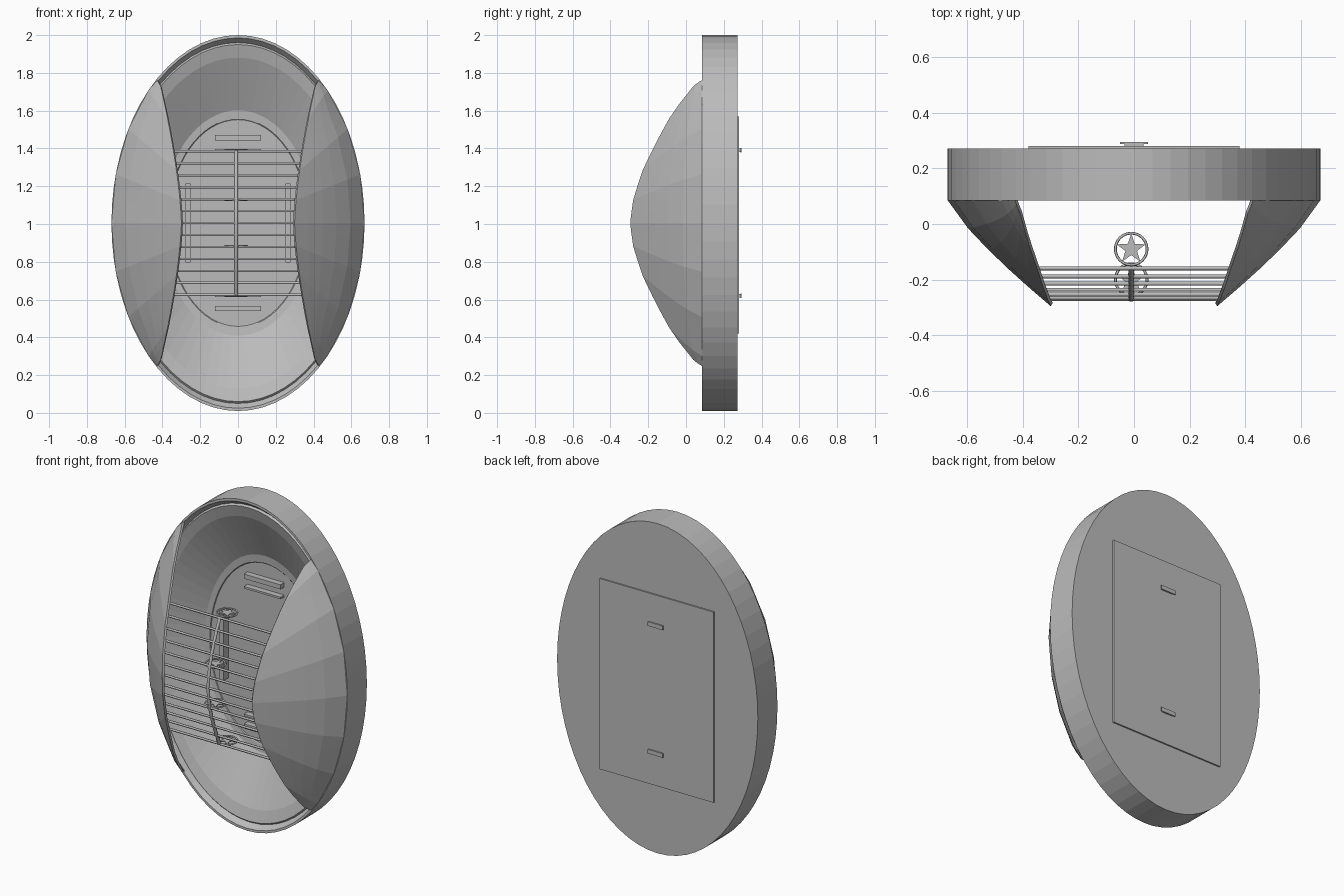
import bpy, bmesh, math
from mathutils import Vector

cube = bpy.data.objects.get("Cube")
if cube:
    bpy.data.objects.remove(cube, do_unlink=True)

grey = bpy.data.materials.new("plain grey")
grey.use_nodes = True
grey.diffuse_color = (0.5, 0.5, 0.5, 1)
grey.node_tree.nodes["Principled BSDF"].inputs["Base Color"].default_value = (0.5, 0.5, 0.5, 1)

CZ, RX, RZ = 1.005, 0.67, 0.995   # ellipse centre height and radii
FRONT, BACK = 0.085, 0.272        # front and back of the rim


def finish(name, bm, recalc=True):
    if recalc:
        bmesh.ops.recalc_face_normals(bm, faces=bm.faces)
    mesh = bpy.data.meshes.new(name)
    bm.to_mesh(mesh)
    bm.free()
    mesh.materials.append(grey)
    ob = bpy.data.objects.new(name, mesh)
    bpy.context.collection.objects.link(ob)
    return ob


def box(name, centre, size):
    bm = bmesh.new()
    bmesh.ops.create_cube(bm, size=1)
    for v in bm.verts:
        v.co = Vector(c + a * s for c, a, s in zip(centre, v.co, size))
    return finish(name, bm)


def tube(name, points, radius, cyclic=False):
    curve = bpy.data.curves.new(name, "CURVE")
    curve.dimensions = "3D"
    curve.bevel_depth = radius
    curve.bevel_resolution = 1
    curve.use_fill_caps = True
    spline = curve.splines.new("POLY")
    spline.points.add(len(points) - 1)
    for p, co in zip(spline.points, points):
        p.co = (*co, 1)
    spline.use_cyclic_u = cyclic
    curve.materials.append(grey)
    ob = bpy.data.objects.new(name, curve)
    bpy.context.collection.objects.link(ob)
    return ob


def elliptic_lathe(name, profile, sides=64):
    """Sweep (scale, y) pairs around the ellipse and cap both ends."""
    bm = bmesh.new()
    rings = []
    for s, y in profile:
        angles = [2 * math.pi * i / sides for i in range(sides)]
        rings.append([bm.verts.new((RX * s * math.cos(a), y, CZ + RZ * s * math.sin(a))) for a in angles])
    for a, b in zip(rings, rings[1:]):
        for i in range(sides):
            j = (i + 1) % sides
            bm.faces.new((a[i], a[j], b[j], b[i]))
    bm.faces.new(rings[0])
    bm.faces.new(rings[-1])
    return finish(name, bm)


# Rim, bowl and flat back in one closed body
elliptic_lathe("rim_and_bowl", [
    (1, BACK), (1, FRONT), (0.985, FRONT), (0.96, 0.115), (0.95, 0.105),
    (0.88, 0.125), (0.6, 0.258), (0.555, 0.262), (0.55, 0.266)])


# Side wings: dome-like shells cut by a curved front edge
def edge_x(dz):
    return 0.30 + 0.12 * (abs(dz) / 0.77) ** 1.5


def dome_y(s):
    return FRONT - 0.38 * max(0, (1 - s) / 0.552) ** 0.82


def rim_point(deg, step=15):
    """Point on the rim, in straight facets."""
    k = math.floor(deg / step)
    pts = [Vector((RX * math.cos(math.radians(d)), RZ * math.sin(math.radians(d))))
           for d in (k * step, (k + 1) * step)]
    return pts[0].lerp(pts[1], deg / step - k)


def wing(name, side):
    bm = bmesh.new()
    rows, columns = 5, 40
    grid = []
    for i in range(columns + 1):
        rim = rim_point(-50 + 100 * i / columns)
        s = 0.7
        for _ in range(30):
            s = 0.5 * s + 0.5 * min(1, edge_x(s * rim.y) / rim.x)
        col = []
        for r in range(rows + 1):
            t = 1 + (s - 1) * r / rows
            col.append(bm.verts.new((side * rim.x * t, dome_y(t), CZ + rim.y * t)))
        grid.append(col)
    for a, b in zip(grid, grid[1:]):
        for r in range(rows):
            quad = (a[r], b[r], b[r + 1], a[r + 1])
            bm.faces.new(quad if side > 0 else quad[::-1])
    ob = finish(name, bm, False)
    bm = bmesh.new()
    bm.from_mesh(ob.data)
    bm.normal_update()
    # make sure the shell faces outward before thickening it inward
    if sum(f.normal.x * side for f in bm.faces) < 0:
        bmesh.ops.reverse_faces(bm, faces=bm.faces)
    bm.to_mesh(ob.data)
    bm.free()
    solid = ob.modifiers.new("thickness", "SOLIDIFY")
    solid.thickness = 0.012
    solid.offset = -1


wing("left_wing", 1)
wing("right_wing", -1)


# Grille bars and the upright that joins them
def grille_y(dz):
    return dome_y(math.hypot(edge_x(dz) / RX, dz / RZ)) + 0.025


BARS = 13
upright = []
for i in range(BARS):
    dz = -0.38 + 0.76 * i / (BARS - 1)
    y = grille_y(dz)
    half = edge_x(dz) + 0.018
    tube(f"grille_bar_{i + 1}", [(-half, y, CZ + dz), (half, y, CZ + dz)], 0.007)
    upright.append((-0.01, y, CZ + dz))
tube("grille_upright", upright, 0.01)


# Star medallions lying flat behind the upright
def medallion(name, y, z):
    centre = Vector((-0.01, y, z))
    circle = [centre + Vector((math.cos(a), math.sin(a), 0)) * 0.057
              for a in (2 * math.pi * i / 32 for i in range(32))]
    tube(name + "_ring", circle, 0.005, True)
    bm = bmesh.new()
    verts = []
    for i in range(10):
        a = math.pi / 2 + math.pi * i / 5
        r = 0.022 if i % 2 else 0.055
        verts.append(bm.verts.new(centre + Vector((r * math.cos(a), r * math.sin(a), -0.003))))
    face = bm.faces.new(verts)
    new = bmesh.ops.extrude_face_region(bm, geom=[face])["geom"]
    bmesh.ops.translate(bm, vec=(0, 0, 0.006), verts=[g for g in new if isinstance(g, bmesh.types.BMVert)])
    finish(name + "_star", bm)


for label, sign in (("upper", 1), ("lower", -1)):
    medallion(label + "_outer_medallion", -0.09, CZ + sign * 0.385)
    medallion(label + "_inner_medallion", -0.20, CZ + sign * 0.12)
    # Slats on the bowl floor and the tabs behind them
    box(label + "_wide_slat", (0, 0.25, CZ + sign * 0.452), (0.245, 0.04, 0.028))
    box(label + "_thin_slat", (0, 0.25, CZ + sign * 0.385), (0.245, 0.04, 0.012))
    box(label + "_tab_stem", (0, 0.28, CZ + sign * 0.385), (0.07, 0.02, 0.02))
    box(label + "_tab", (0, 0.291, CZ + sign * 0.385), (0.1, 0.006, 0.025))

for label, sign in (("left", 1), ("right", -1)):
    box(label + "_upright_slat", (sign * 0.265, 0.245, CZ), (0.028, 0.05, 0.42))

# Panel on the back
box("back_panel", (0, 0.275, 0.995), (0.76, 0.012, 1.15))
